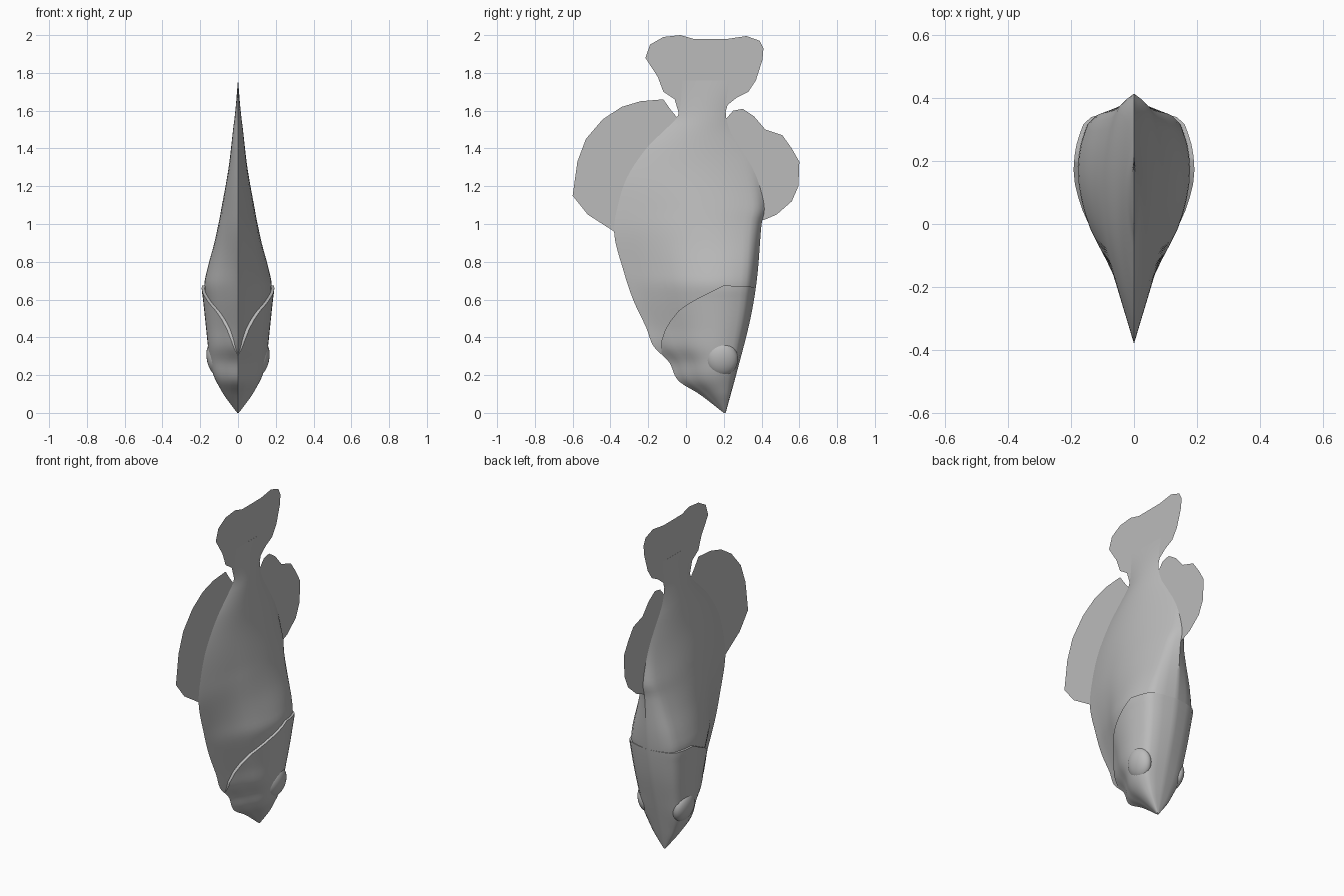
import bpy, bmesh, math
from mathutils import Matrix

cube = bpy.data.objects.get("Cube")
if cube:
    bpy.data.objects.remove(cube, do_unlink=True)

grey = bpy.data.materials.new("plain grey")
grey.use_nodes = True
grey.diffuse_color = (0.5, 0.5, 0.5, 1)
grey.node_tree.nodes["Principled BSDF"].inputs["Base Color"].default_value = (0.5, 0.5, 0.5, 1)


def curve(table, v):
    """Smooth interpolation through (position, value) pairs."""
    n = len(table)
    if v <= table[0][0]:
        return table[0][1]
    if v >= table[-1][0]:
        return table[-1][1]
    i = max(k for k in range(n - 1) if table[k][0] <= v)

    def slope(k):
        a, b = table[max(k - 1, 0)], table[min(k + 1, n - 1)]
        return (b[1] - a[1]) / (b[0] - a[0])
    (x0, y0), (x1, y1) = table[i], table[i + 1]
    h = x1 - x0
    s = (v - x0) / h
    return ((2*s**3 - 3*s**2 + 1) * y0 + (s**3 - 2*s**2 + s) * h * slope(i)
            + (3*s**2 - 2*s**3) * y1 + (s**3 - s**2) * h * slope(i + 1))


# Side outline: back keel, belly line; then half widths
BACK = [(0, .2), (.1, .07), (.17, -.04), (.27, -.09), (.35, -.17), (.45, -.21), (.6, -.28),
        (.75, -.33), (.95, -.38), (1.1, -.36), (1.25, -.31), (1.4, -.21), (1.5, -.11),
        (1.56, -.05), (1.63, -.03), (1.76, -.02)]
BELLY = [(0, .21), (.2, .265), (.45, .33), (.6, .36), (.75, .38), (1, .4), (1.08, .415),
         (1.2, .39), (1.3, .35), (1.4, .29), (1.5, .23), (1.6, .21), (1.76, .23)]
BODY_W = [(.1, .0), (.2, .07), (.3, .105), (.45, .14), (.6, .168), (.68, .178), (.75, .165),
          (.9, .128), (1.1, .088), (1.3, .05), (1.5, .026), (1.6, .014), (1.76, .0005)]
HEAD_W = [(0, .004), (.05, .036), (.1, .066), (.2, .118), (.3, .14), (.45, .157), (.6, .173),
          (.66, .18), (.8, .175)]
# Drop-shaped section: sharp along the back, blunt at the belly
DROP = [(0, 0), (.1, .15), (.29, .5), (.43, .78), (.58, .95), (.72, 1), (.87, .9), (.96, .66), (1, 0)]


def finish(obj, angle=35):
    obj.data.materials.clear()
    obj.data.materials.append(grey)
    bpy.ops.object.select_all(action='DESELECT')
    obj.select_set(True)
    bpy.context.view_layer.objects.active = obj
    bpy.ops.object.shade_smooth_by_angle(angle=math.radians(angle))


def make(name, bm):
    bmesh.ops.recalc_face_normals(bm, faces=bm.faces)
    me = bpy.data.meshes.new(name)
    bm.to_mesh(me)
    bm.free()
    obj = bpy.data.objects.new(name, me)
    bpy.context.collection.objects.link(obj)
    return obj


def loft(name, widths, z0, z1, rows, swell=0.0, cols=22):
    """Stack of closed mirrored sections from z0 to z1."""
    bm = bmesh.new()
    rings = []
    for r in range(rows + 1):
        z = z0 + (z1 - z0) * r / rows
        back, belly, w = curve(BACK, z), curve(BELLY, z), curve(widths, z)
        k = min(max((z - .75) / .65, 0), 1)
        k = k * k * (3 - 2 * k)
        half = []
        for c in range(cols + 1):
            t = (1 - math.cos(math.pi * c / cols)) / 2
            f = (1 - k) * curve(DROP, t) + k * 4 * t * (1 - t)
            edge = swell * min(1, f * 4) * min(1, z * 10)
            half.append((f * w + edge, back + (belly - back) * t, z))
        ring = half + [(-x, y, zz) for x, y, zz in half[-2:0:-1]]
        rings.append([bm.verts.new(p) for p in ring])
    n = len(rings[0])
    for a, b in zip(rings, rings[1:]):
        for i in range(n):
            j = (i + 1) % n
            bm.faces.new((a[i], a[j], b[j], b[i]))
    bm.faces.new(rings[0])
    bm.faces.new(rings[-1])
    return make(name, bm)


def sheet(name, outline):
    """Flat fin on the middle plane."""
    bm = bmesh.new()
    bm.faces.new([bm.verts.new((0, y, z)) for y, z in outline])
    bmesh.ops.triangulate(bm, faces=bm.faces)
    return make(name, bm)


# Body behind the gill covers
finish(loft("body", BODY_W, .12, 1.76, 70))

# Head with raised gill covers, trimmed along the gill edge
head = loft("head", HEAD_W, 0, .8, 44, swell=.012)
gill = [(-.3, -.1), (-.1, .26), (-.13, .32), (-.13, .38), (-.11, .44), (-.08, .49), (-.04, .54),
        (0, .57), (.06, .605), (.13, .64), (.2, .675), (.3, .67), (.5, .66), (.5, -.1)]
bm = bmesh.new()
face = bm.faces.new([bm.verts.new((-.4, y, z)) for y, z in gill])
ext = bmesh.ops.extrude_face_region(bm, geom=[face])
bmesh.ops.translate(bm, vec=(.8, 0, 0),
                    verts=[g for g in ext["geom"] if isinstance(g, bmesh.types.BMVert)])
cutter = make("gill_cutter", bm)
cutter.hide_render = True
mod = head.modifiers.new("gill edge", 'BOOLEAN')
mod.operation, mod.solver, mod.object = 'INTERSECT', 'EXACT', cutter
bpy.context.view_layer.objects.active = head
bpy.ops.object.modifier_apply(modifier=mod.name)
bpy.data.objects.remove(cutter, do_unlink=True)
finish(head)

# Bulging eyes
for side, name in ((1, "left_eye"), (-1, "right_eye")):
    bm = bmesh.new()
    bmesh.ops.create_uvsphere(bm, u_segments=28, v_segments=16, radius=1,
                              matrix=Matrix.Translation((side * .118, .19, .285))
                              @ Matrix.Rotation(side * .2, 4, 'Y')
                              @ Matrix.Diagonal((.047, .085, .092, 1)))
    finish(make(name, bm), 60)

# Fins
finish(sheet("back_fin", [
    (-.36, .9), (-.38, .96), (-.52, 1.05), (-.6, 1.15), (-.575, 1.33), (-.53, 1.45), (-.44, 1.555),
    (-.34, 1.62), (-.24, 1.65), (-.12, 1.66), (-.085, 1.61), (-.06, 1.55), (.02, 1.48), (-.1, 1.1)]))
finish(sheet("belly_fin", [
    (.41, 1.02), (.48, 1.05), (.56, 1.12), (.595, 1.2), (.6, 1.33), (.56, 1.4), (.51, 1.47),
    (.42, 1.5), (.36, 1.57), (.3, 1.61), (.25, 1.6), (.215, 1.56), (.15, 1.48), (.25, 1.1)]))
finish(sheet("tail_fin", [
    (-.03, 1.56), (-.035, 1.62), (-.06, 1.66), (-.12, 1.7), (-.15, 1.78), (-.215, 1.88), (-.19, 1.95),
    (-.12, 1.99), (-.03, 2), (.04, 1.98), (.12, 1.975), (.22, 1.98), (.32, 1.995), (.39, 1.97),
    (.41, 1.93), (.405, 1.87), (.37, 1.76), (.33, 1.7), (.27, 1.67), (.22, 1.63), (.2, 1.56)]))
